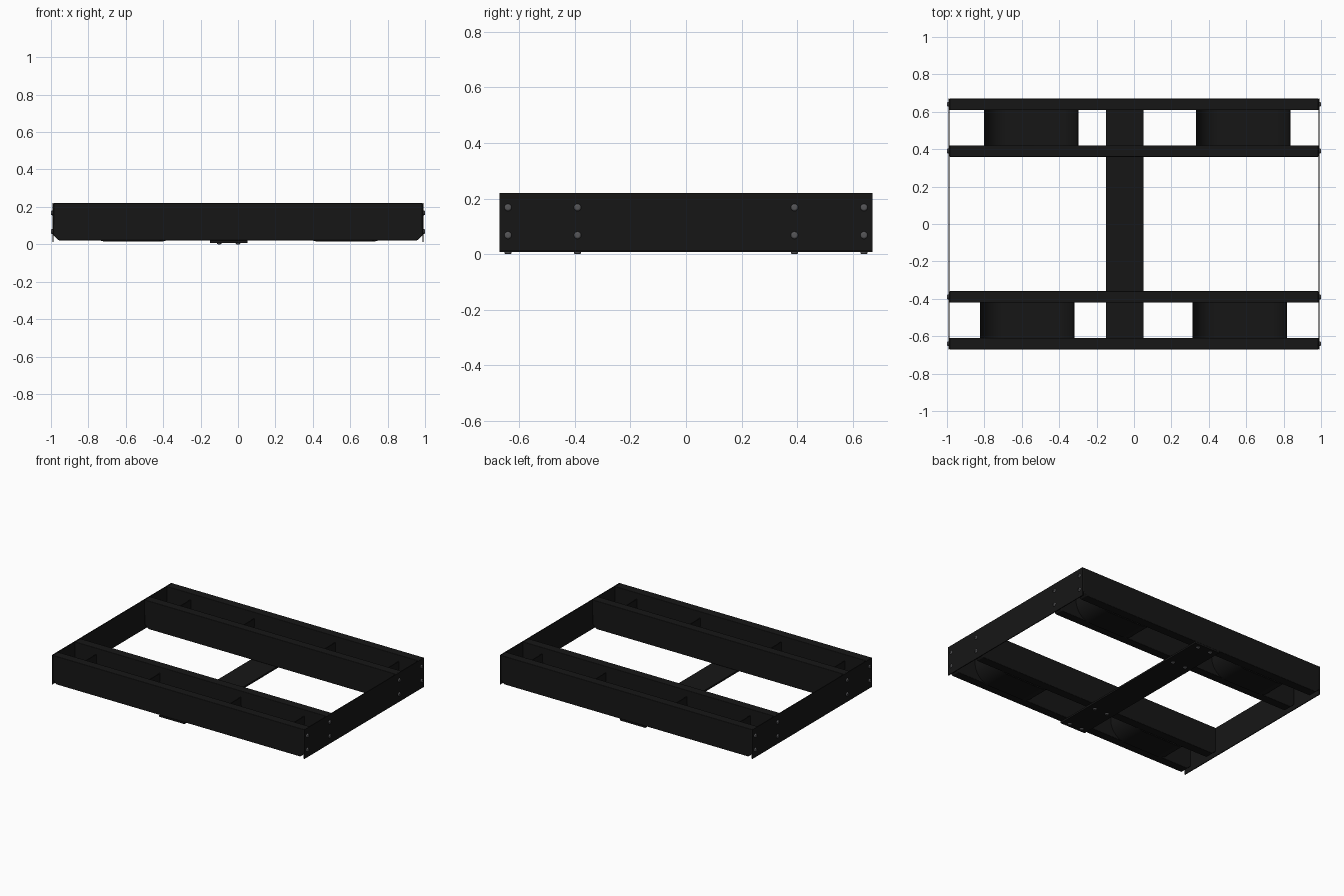
import bpy, bmesh, math
from mathutils import Matrix, Vector

if "Cube" in bpy.data.objects:
    bpy.data.objects.remove(bpy.data.objects["Cube"])


def material(name, c):
    m = bpy.data.materials.new(name)
    m.diffuse_color = (*c, 1)
    m.use_nodes = True
    m.node_tree.nodes["Principled BSDF"].inputs["Base Color"].default_value = m.diffuse_color
    return m


BLACK = material("black_paint", (0.008, 0.008, 0.008))
STEEL = material("dark_steel", (0.09, 0.09, 0.095))


def finish(name, bm, mat, smooth=False):
    bmesh.ops.recalc_face_normals(bm, faces=bm.faces)
    me = bpy.data.meshes.new(name)
    bm.to_mesh(me)
    bm.free()
    me.materials.append(mat)
    ob = bpy.data.objects.new(name, me)
    bpy.context.collection.objects.link(ob)
    if smooth:
        bpy.ops.object.select_all(action='DESELECT')
        ob.select_set(True)
        bpy.context.view_layer.objects.active = ob
        bpy.ops.object.shade_smooth_by_angle(angle=math.radians(35))
    return ob


def prism(name, profile, y0, y1, bevel=0):
    """Extrude an (x, z) outline along y."""
    bm = bmesh.new()
    f = bm.faces.new([bm.verts.new((x, y0, z)) for x, z in profile])
    r = bmesh.ops.extrude_face_region(bm, geom=[f])
    vs = [g for g in r['geom'] if isinstance(g, bmesh.types.BMVert)]
    bmesh.ops.translate(bm, verts=vs, vec=(0, y1 - y0, 0))
    ob = finish(name, bm, BLACK, True)
    if bevel:
        b = ob.modifiers.new("rounded_edges", 'BEVEL')
        b.width, b.segments = bevel, 3
    return ob


def rect(x0, x1, z0, z1):
    return [(x0, z0), (x1, z0), (x1, z1), (x0, z1)]


def bolt(name, loc, axis):
    """Button head with a hexagonal socket, pointing along axis."""
    bm = bmesh.new()
    rings = [(0.013, 0, 24), (0.013, 0.003, 24), (0.011, 0.006, 24), (0.007, 0.008, 24),
             (0.006, 0.008, 24), (0.006, 0.003, 24)]
    loops = []
    for r, h, n in rings:
        loops.append([bm.verts.new((r * math.cos(2 * math.pi * i / n),
                                    r * math.sin(2 * math.pi * i / n), h)) for i in range(n)])
    for a, b in zip(loops, loops[1:]):
        for i in range(24):
            j = (i + 1) % 24
            bm.faces.new((a[i], a[j], b[j], b[i]))
    bm.faces.new(loops[0][::-1])
    bm.faces.new(loops[-1])
    rot = Vector((0, 0, 1)).rotation_difference(Vector(axis)).to_matrix().to_4x4()
    bm.transform(Matrix.Translation(loc) @ rot)
    finish(name, bm, STEEL, True)


# Four long rails with chamfered lower ends
rail = [(-0.957, 0.02), (0.957, 0.02), (0.986, 0.047), (0.986, 0.22),
        (-0.986, 0.22), (-0.986, 0.047)]
for s, side in ((-1, "front"), (1, "back")):
    for c, pos in ((0.64, "outer"), (0.39, "inner")):
        prism(f"{side}_{pos}_rail", rail, s * c - 0.031, s * c + 0.031, 0.004)

# End plates and the flat cross plate underneath
for s, side in ((-1, "left"), (1, "right")):
    x0, x1 = sorted((s * 0.986, s * 0.992))
    prism(f"{side}_end_plate", rect(x0, x1, 0.013, 0.22), -0.671, 0.671)
prism("cross_plate", rect(-0.15, 0.05, 0.008, 0.02), -0.671, 0.671)


# Curved wheel trays: a bent sheet with a flat floor and rounded sides
def tray_curve(half, low, top, r):
    arc = [(half - r + r * math.sin(t), low + r - r * math.cos(t))
           for t in (math.pi / 2 * i / 10 for i in range(11))]
    right = arc + [(half, top)]
    return [(-x, z) for x, z in reversed(right)] + right


outer = tray_curve(0.253, 0.014, 0.175, 0.125)
inner = tray_curve(0.247, 0.020, 0.175, 0.119)
for cx, s, name in ((-0.55, 1, "back_left"), (0.585, 1, "back_right"),
                    (-0.57, -1, "front_left"), (0.565, -1, "front_right")):
    outline = [(x + cx, z) for x, z in outer + inner[::-1]]
    y0, y1 = sorted((s * 0.421, s * 0.609))
    prism(f"{name}_wheel_tray", outline, y0, y1)

# Bolts on the end plates and under the cross plate
for y in (-0.64, -0.39, 0.39, 0.64):
    for s in (-1, 1):
        for z in (0.068, 0.168):
            bolt("end_plate_bolt", (s * 0.992, y, z), (s, 0, 0))
    for x in (-0.10, 0.0):
        bolt("cross_plate_bolt", (x, y, 0.008), (0, 0, -1))
